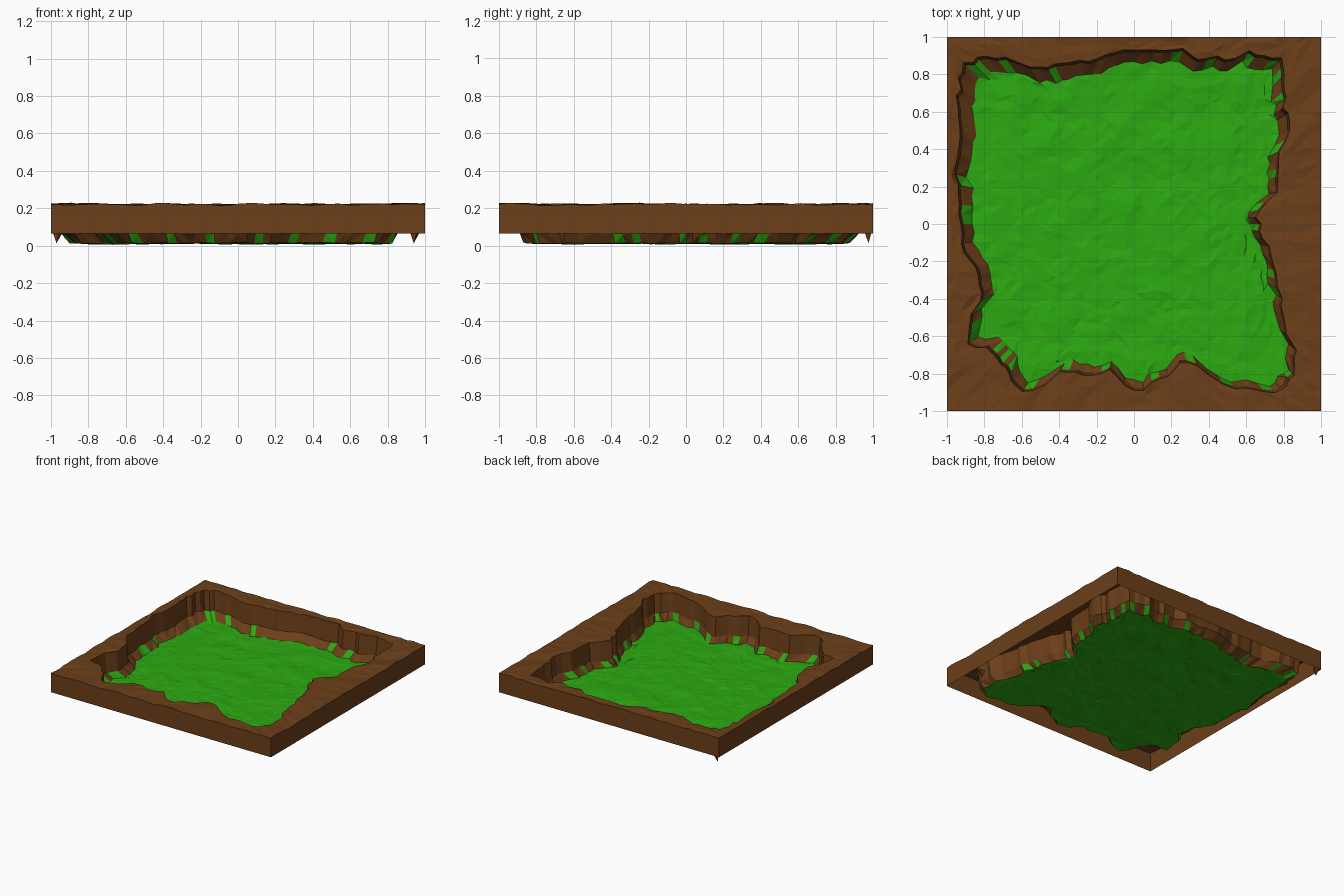
import bpy, math, random
from mathutils import Vector, noise

if "Cube" in bpy.data.objects:
    bpy.data.objects.remove(bpy.data.objects["Cube"])

random.seed(4)
N = 36          # grid cells per side
M = 4 * N       # points around the border

# Cliff edge seen from the top
EDGE = [(-.92, .87), (-.69, .9), (-.56, .85), (-.4, .84), (-.24, .88), (-.13, .92), (0, .94),
        (.24, .94), (.3, .89), (.54, .89), (.57, .92), (.78, .89), (.8, .67), (.83, .53),
        (.79, .4), (.77, .18), (.66, .05), (.68, -.06), (.73, -.14), (.77, -.27), (.78, -.4),
        (.81, -.56), (.86, -.67), (.86, -.81), (.75, -.9), (.56, -.88), (.4, -.82), (.32, -.75),
        (.24, -.75), (.16, -.83), (.03, -.89), (-.05, -.86), (-.12, -.78), (-.21, -.8),
        (-.4, -.8), (-.51, -.89), (-.59, -.89), (-.72, -.75), (-.8, -.67), (-.88, -.67),
        (-.86, -.48), (-.82, -.4), (-.83, -.24), (-.91, -.14), (-.93, 0), (-.92, .13),
        (-.96, .24), (-.93, .4), (-.94, .67)]


def cliff_scale(d):
    """Distance along d (from the centre) at which the cliff edge is met."""
    best = 0
    for a, b in zip(EDGE, EDGE[1:] + EDGE[:1]):
        ex, ey = b[0] - a[0], b[1] - a[1]
        det = ex * d[1] - ey * d[0]
        if abs(det) < 1e-9:
            continue
        t = (ex * a[1] - ey * a[0]) / det
        s = (d[0] * a[1] - d[1] * a[0]) / det
        if t > 0 and -1e-6 <= s <= 1 + 1e-6:
            best = max(best, t)
    return best


def bump(x, y, amp, seed):
    return amp * noise.noise(Vector((x * 6, y * 6, seed))) + random.uniform(-.3, .3) * amp


def material(name, col):
    m = bpy.data.materials.new(name)
    m.diffuse_color = (*col, 1)
    m.use_nodes = True
    m.node_tree.nodes["Principled BSDF"].inputs["Base Color"].default_value = m.diffuse_color
    return m


def add(name, verts, faces, mats, pick=None):
    me = bpy.data.meshes.new(name)
    me.from_pydata(verts, [], faces)
    for m in mats:
        me.materials.append(m)
    if pick:
        for p in me.polygons:
            p.material_index = pick(p)
    ob = bpy.data.objects.new(name, me)
    bpy.context.collection.objects.link(ob)


def strip(name, rings, mats, pick=None):
    """Skin a stack of closed rings with triangles."""
    verts = [p for r in rings for p in r]
    faces = []
    for k in range(len(rings) - 1):
        for i in range(M):
            j = (i + 1) % M
            a, b, c, d = k * M + i, k * M + j, (k + 1) * M + j, (k + 1) * M + i
            faces += [(a, b, c), (a, c, d)] if random.random() < .5 else [(a, b, d), (b, c, d)]
    add(name, verts, faces, mats, pick)


earth = material("earth", (.15, .05, .01))
grass = material("grass", (.025, .4, .006))

# Border points of the unit square, counter-clockwise
border = []
for k in range(4):
    for i in range(N):
        t = -1 + 2 * i / N
        border.append([(t, -1), (1, t), (-t, 1), (-1, -t)][k])

scale, step = {}, 0
for i, d in enumerate(border):
    if i % 2 == 0 or random.random() < .4:
        step = random.uniform(-.014, .014)
    scale[d] = min(cliff_scale(d) + step, .97)


def ring(f, zf):
    return [(d[0] * f(d), d[1] * f(d), zf(d)) for d in border]


def foot(d):
    return scale[d] - .012


floor_s = {d: scale[d] - .06 - .016 * (d[1] - d[0]) * .7 + random.uniform(-.012, .012)
           for d in border}

outer_bottom = ring(lambda d: 1, lambda d: .065)
outer_top = ring(lambda d: 1, lambda d: .221 + bump(*d, .011, 1))
mids = [ring(lambda d, k=k: 1 + (scale[d] - 1) * k, lambda d: .221 + bump(*d, .011, 1 + k))
        for k in (.35, .7)]
cliff_top = ring(lambda d: scale[d], lambda d: .22 + bump(*d, .008, 3))
cliff_foot = ring(foot, lambda d: .065 + random.uniform(-.006, .006))
floor_edge = ring(lambda d: floor_s[d], lambda d: .014 + random.uniform(-.004, .004))

strip("outer_skirt", [outer_bottom, outer_top], [earth])
strip("rim_top", [outer_top] + mids + [cliff_top], [earth])
strip("cliff_wall", [cliff_top, cliff_foot], [earth])

# Sloping bank, earth with patches of grass
patch = [random.random() < .22 for _ in range(M)]
strip("bank", [cliff_foot, floor_edge], [earth, grass],
      lambda p: int(patch[(p.index // 2) % M]))

# Grass floor: a square grid stretched out to the bank
edge_at = {(round((d[0] + 1) * N / 2), round((d[1] + 1) * N / 2)): p
           for d, p in zip(border, floor_edge)}
verts, faces = [], []
for j in range(N + 1):
    for i in range(N + 1):
        if (i, j) in edge_at:
            verts.append(edge_at[i, j])
            continue
        x, y = -1 + 2 * i / N, -1 + 2 * j / N
        c = max(abs(x), abs(y))
        if c > 1e-6:
            w = c ** 3
            s = (cliff_scale((x / c, y / c)) - .06) * w + .82 * (1 - w)
            x, y = x * s, y * s
        x += random.uniform(-.011, .011)
        y += random.uniform(-.011, .011)
        verts.append((x, y, max(.002, .014 + bump(x, y, .010, 7))))
for j in range(N):
    for i in range(N):
        a = j * (N + 1) + i
        b, c, d = a + 1, a + N + 2, a + N + 1
        faces += [(a, b, c), (a, c, d)] if random.random() < .5 else [(a, b, d), (b, c, d)]
add("grass_floor", verts, faces, [grass])

# Small earth shards hanging below the rim
for n, (x, y) in enumerate([(-.965, .975), (.945, -.66)]):
    add(f"shard_{n + 1}", [(x - .025, y + .015, .07), (x + .025, y + .015, .07),
                           (x + .01, y - .02, .07), (x - .005, y, .012)],
        [(0, 1, 3), (1, 2, 3), (2, 0, 3), (0, 2, 1)], [earth])
